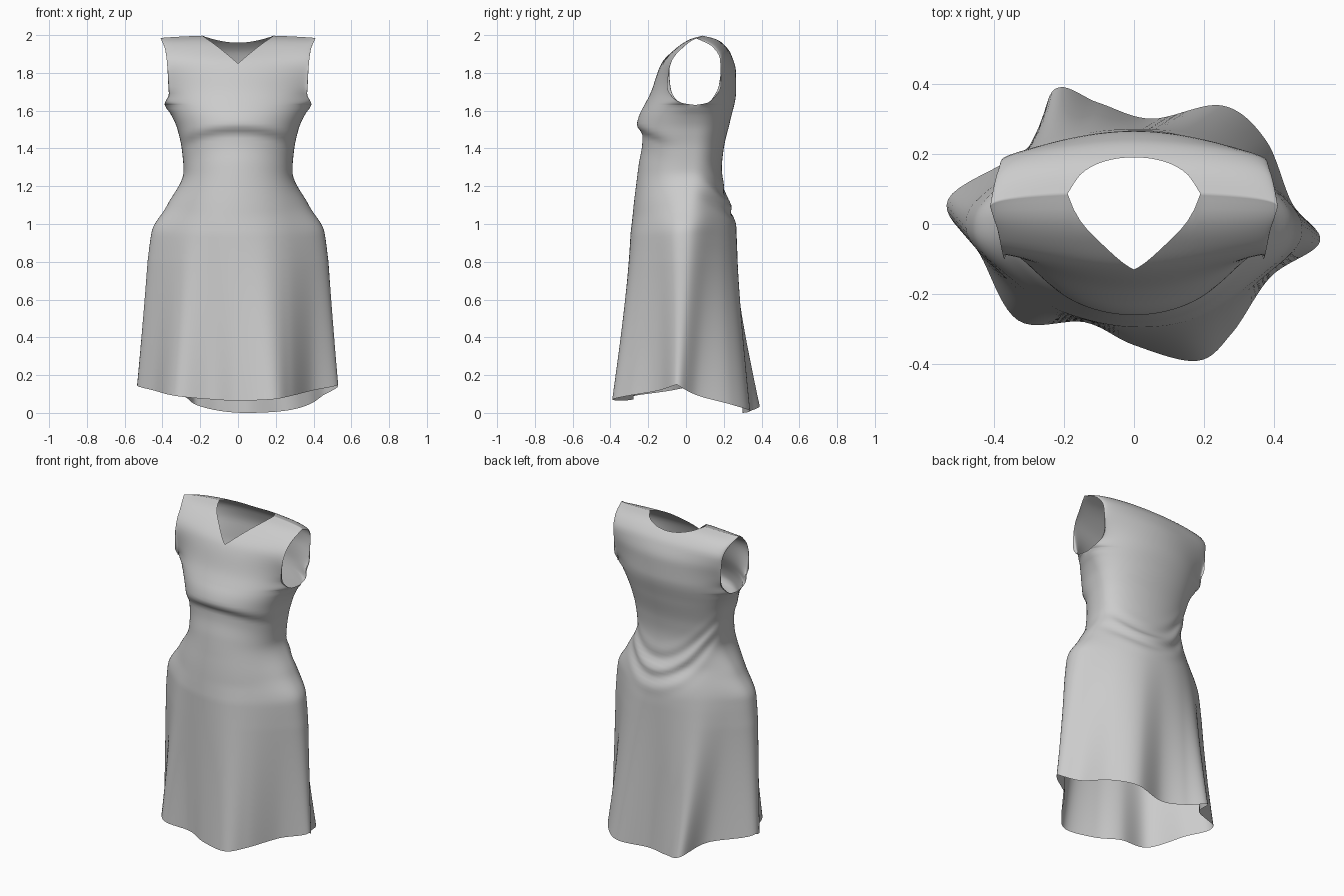
import bpy, bmesh, math

if "Cube" in bpy.data.objects:
    bpy.data.objects.remove(bpy.data.objects["Cube"])

def curve(pts):
    """Smooth overshoot-free interpolation through (z, value) points."""
    zs, vs = zip(*pts)
    n = len(pts)
    sec = [(vs[i+1]-vs[i])/(zs[i+1]-zs[i]) for i in range(n-1)]
    m = [sec[0]] + [0 if a*b <= 0 else 2*a*b/(a+b) for a, b in zip(sec, sec[1:])] + [sec[-1]]
    def f(z):
        z = min(max(z, zs[0]), zs[-1])
        i = max(j for j in range(n-1) if zs[j] <= z)
        h = zs[i+1]-zs[i]
        t = (z-zs[i])/h
        return ((1+2*t)*(1-t)**2*vs[i] + t*(1-t)**2*h*m[i]
                + t*t*(3-2*t)*vs[i+1] + t*t*(t-1)*h*m[i+1])
    return f

# Body profiles by height: half width, side-seam flare, centre front, centre back, side seam
width = curve([(.8, .362), (.95, .353), (1.1, .325), (1.28, .288), (1.4, .298), (1.5, .32),
               (1.63, .358), (1.69, .366), (1.85, .375), (1.93, .385), (2, .41)])
flare = curve([(.8, .103), (.96, .1), (1.1, .05), (1.28, 0), (1.5, 0), (1.58, .01), (1.63, .03),
               (1.69, 0), (2, 0)])
front_y = curve([(.95, -.29), (1.1, -.277), (1.3, -.25), (1.4, -.232), (1.45, -.23), (1.51, -.26),
                 (1.56, -.25), (1.7, -.185), (1.85, -.13), (1.93, -.055), (1.98, .02), (2, .09)])
back_y = curve([(.9, .267), (.96, .265), (1.03, .255), (1.15, .21), (1.3, .19), (1.4, .2), (1.55, .235),
                (1.7, .265), (1.8, .265), (1.9, .238), (1.96, .19), (1.985, .15), (2, .09)])
side_y = curve([(.95, -.01), (1.3, .03), (1.63, .05)])
# Armhole edges
arm_front = curve([(1.63, .05), (1.64, -.02), (1.67, -.07), (1.72, -.1), (1.8, -.095),
                   (1.88, -.07), (1.96, .0), (2, .05)])
arm_back = curve([(1.63, .05), (1.64, .11), (1.67, .15), (1.73, .185), (1.88, .18),
                  (1.95, .14), (2, .05)])

# Wavy hem outline, from centre front round by way of +x
HEM = [(0, -.345), (.18, -.39), (.28, -.31), (.39, -.15), (.53, -.05), (.45, .06), (.375, .24),
       (.25, .338), (.05, .30), (-.10, .345), (-.225, .385), (-.30, .22), (-.53, .07),
       (-.44, -.085), (-.33, -.275), (-.14, -.28)]

def hem_xy(phi):
    s = (phi/(2*math.pi) % 1)*16
    i, t = int(s), s % 1
    p = [HEM[(i+k) % 16] for k in (-1, 0, 1, 2)]
    return [.5*(2*b + (c-a)*t + (2*a-5*b+4*c-d)*t*t + (3*b-a-3*c+d)*t**3)
            for a, b, c, d in zip(*p)]

ARMPIT, NECK = 1.63, math.sin(math.radians(27.5))
COLS, LOW, UP = 72, 80, 26

def section(a, z, back, armhole):
    s, c = math.sin(a), max(math.cos(a), 0)
    zc = z
    if not back and 1.2 < z < 1.63:      # arched under-bust seam
        zc = z + (.07*s*s - .02)*math.sin((z-1.2)/.43*math.pi)
    yc = (back_y if back else front_y)(zc)
    ye = side_y(z)
    y = ye + (yc-ye)*c**.85
    if armhole:                          # armhole edge pulls only the outer cloth low down
        up = (z-ARMPIT)/(2-ARMPIT)
        y += ((arm_back if back else arm_front)(z)-ye)*(1-c**.85)**(1+2.5*(1-up)**2)
    if back:                             # draped folds above the seat
        lift = z - .2*s*s + .09*s
        y += .013*c*math.exp(-((lift-1.1)/.09)**2)*math.sin(lift*2*math.pi/.12)
    return width(z)*s + flare(z)*s**9, y

def point(a, row, back):
    s, c = math.sin(a), max(math.cos(a), 0)
    if row <= LOW:                       # skirt and bodice below the armholes
        hem = .15 - (.15 if back else .085)*c
        z = hem + (ARMPIT-hem)*row/LOW
        x, y = section(a, z, back, False)
        k = max(0, (1.05-z)/(1.05-hem))**1.2
        hx, hy = hem_xy(math.pi-a if back else a)
        return x+(hx-x)*k, y+(hy-y)*k, z
    t = .5 - .5*math.cos(math.pi*(row-LOW)/UP)
    q = min(1, abs(s)/NECK)              # V neck in front, shallow scoop behind
    top = 2 - (.04*(1-q*q) if back else .15*(1-q))
    z = ARMPIT + (top-ARMPIT)*t
    x, y = section(a, z, back, True)
    return x, y, z - .015*t*t*s*s

# Front and back panels, sewn at side and shoulder seams
bm = bmesh.new()
for back in (False, True):
    grid = [[bm.verts.new(point(math.pi*(i/COLS-.5), r, back)) for i in range(COLS+1)]
            for r in range(LOW+UP+1)]
    for r in range(LOW+UP):
        for i in range(COLS):
            f = [grid[r][i], grid[r][i+1], grid[r+1][i+1], grid[r+1][i]]
            bm.faces.new(f[::-1] if back else f)
bmesh.ops.remove_doubles(bm, verts=bm.verts, dist=1e-4)
bmesh.ops.recalc_face_normals(bm, faces=bm.faces)
for f in bm.faces:
    f.smooth = True
mesh = bpy.data.meshes.new("dress")
bm.to_mesh(mesh)
bm.free()
dress = bpy.data.objects.new("dress", mesh)
bpy.context.collection.objects.link(dress)
